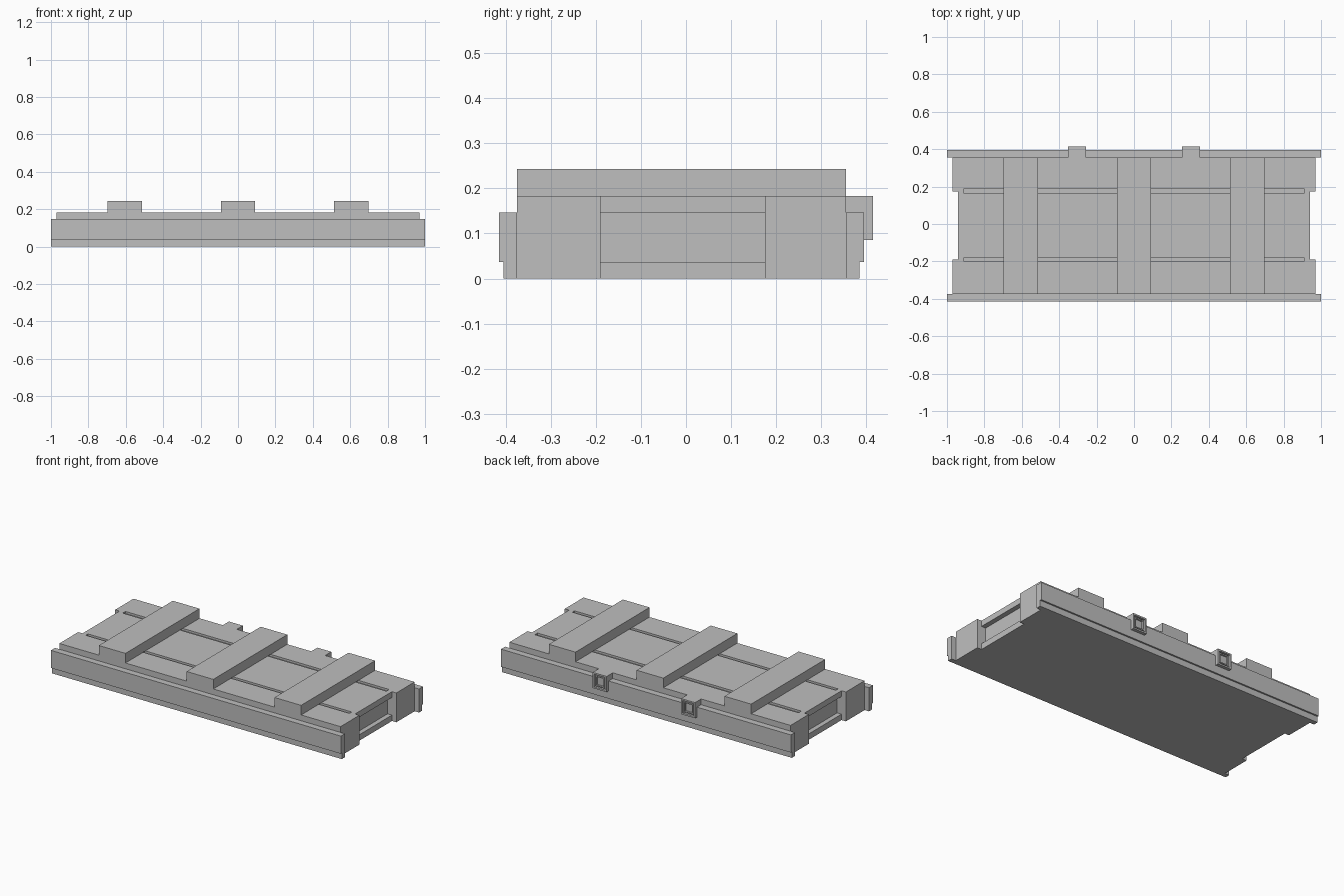
import bpy, bmesh
from mathutils import Matrix, Vector

if "Cube" in bpy.data.objects:
    bpy.data.objects.remove(bpy.data.objects["Cube"], do_unlink=True)

grey = bpy.data.materials.new("plain grey")
grey.use_nodes = True
tone = (0.52, 0.52, 0.52, 1)
grey.diffuse_color = tone
grey.node_tree.nodes["Principled BSDF"].inputs["Base Color"].default_value = tone


def add_box(bm, x, y, z):
    """Add a box given its (min, max) range on each axis."""
    low, high = Vector((x[0], y[0], z[0])), Vector((x[1], y[1], z[1]))
    scale = Matrix.Diagonal((*(high - low), 1))
    bmesh.ops.create_cube(bm, size=1, matrix=Matrix.Translation((low + high) / 2) @ scale)


def make(name, bm):
    mesh = bpy.data.meshes.new(name)
    bm.to_mesh(mesh)
    bm.free()
    mesh.materials.append(grey)
    obj = bpy.data.objects.new(name, mesh)
    bpy.context.collection.objects.link(obj)
    return obj


def box(name, x, y, z):
    bm = bmesh.new()
    add_box(bm, x, y, z)
    return make(name, bm)


FRONT, BACK = -0.375, 0.355      # lid body depth
TOP, LEDGE, RAIL_TOP = 0.183, 0.037, 0.147
END = 0.91                       # recessed end panel

# Lid core and the planks that leave two shallow grooves
box("lid_core", (-END, END), (FRONT, BACK), (0, 0.17))
for name, y in (("front_plank", (FRONT, -0.2)),
                ("middle_plank", (-0.178, 0.163)),
                ("back_plank", (0.19, BACK))):
    box(name, (-END, END), y, (0.17, TOP))

# Ends: upper and lower strips with a recess between, and corner blocks
for side, s in (("left", 1), ("right", -1)):
    def span(a, b):
        return tuple(sorted((s * a, s * b)))
    box(side + "_end_upper_strip", span(END, 0.94), (-0.19, 0.175), (RAIL_TOP, TOP))
    box(side + "_end_lower_strip", span(END, 0.94), (-0.19, 0.175), (0, LEDGE))
    box(side + "_front_corner_block", span(END, 0.97), (FRONT, -0.19), (0, TOP))
    box(side + "_back_corner_block", span(END, 0.97), (0.175, BACK), (0, TOP))

# Long side rails, each with a set-back lower lip
for name, inner, s in (("front_rail", FRONT, -1), ("back_rail", BACK, 1)):
    bm = bmesh.new()
    for depth, z in ((0.04, (LEDGE, RAIL_TOP)), (0.03, (0, LEDGE))):
        add_box(bm, (-1, 1), sorted((inner, inner + s * depth)), z)
    make(name, bm)

# Cross battens on top
for name, x in (("right_batten", -0.606), ("middle_batten", 0), ("left_batten", 0.606)):
    box(name, (x - 0.092, x + 0.092), (FRONT, BACK), (TOP, 0.243))

# Latches at the back: framed plate with a raised, hollowed catch
for name, x in (("right_latch", -0.305), ("left_latch", 0.305)):
    bm = bmesh.new()
    add_box(bm, (x - 0.048, x + 0.048), (BACK, 0.415), (0.085, TOP))
    bm.normal_update()
    face = max(bm.faces, key=lambda f: f.normal.y)
    for width, depth in ((0.014, 0), (0.001, -0.012), (0.007, 0), (0.001, 0.008),
                         (0.01, 0), (0.001, -0.01)):
        bmesh.ops.inset_region(bm, faces=[face], thickness=width, depth=depth)
    make(name, bm)
